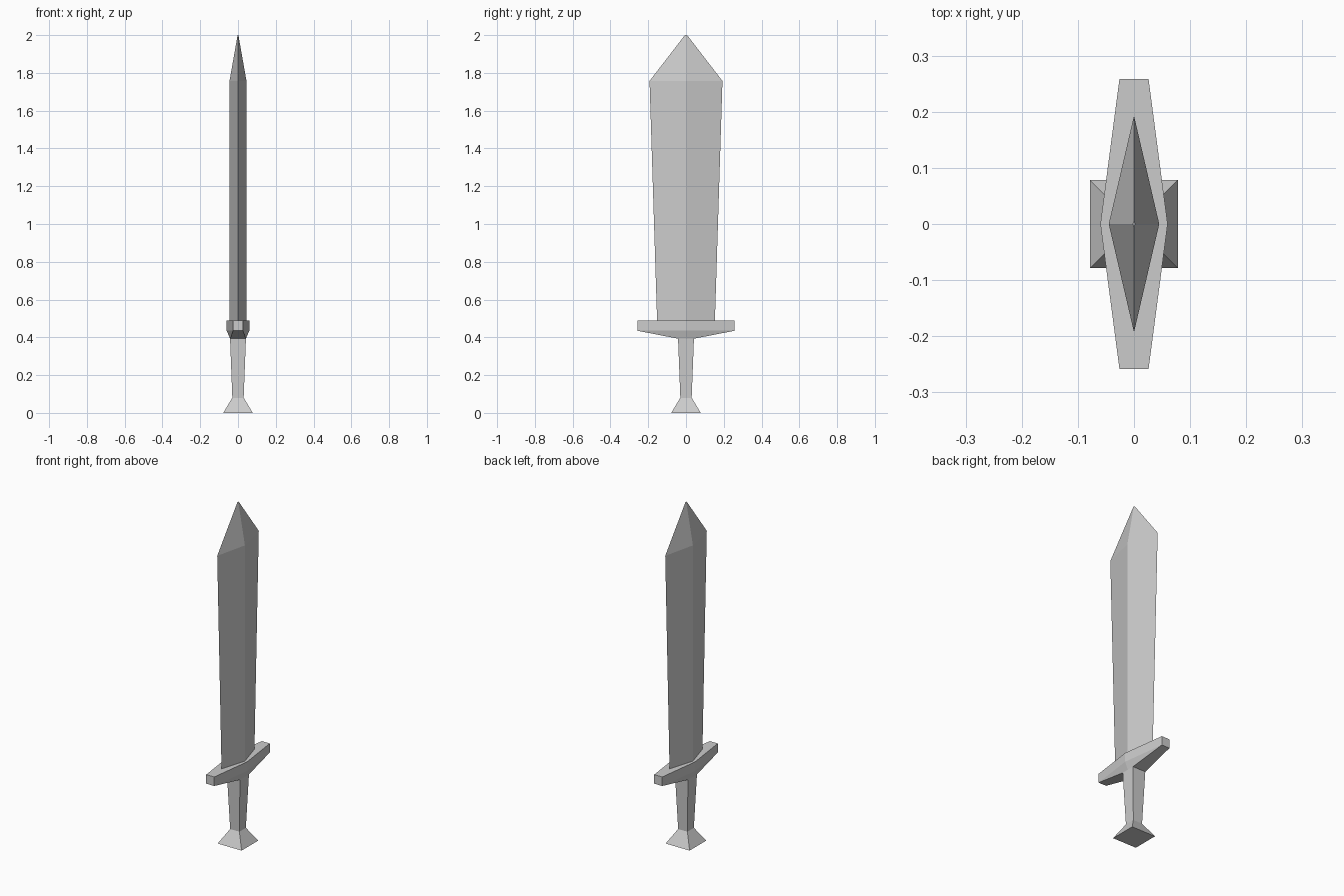
import bpy

if "Cube" in bpy.data.objects:
    bpy.data.objects.remove(bpy.data.objects["Cube"])


def loft(name, rings, cap_bottom=False, cap_top=False):
    """Skin a stack of (outline, z) rings, with optional flat caps."""
    n = len(rings[0][0])
    verts = [(x, y, z) for outline, z in rings for x, y in outline]
    faces = []
    for r in range(len(rings) - 1):
        for i in range(n):
            j = (i + 1) % n
            a, b = r * n, (r + 1) * n
            faces.append((a + i, a + j, b + j, b + i))
    if cap_bottom:
        faces.append(tuple(reversed(range(n))))
    if cap_top:
        faces.append(tuple(range(len(verts) - n, len(verts))))
    mesh = bpy.data.meshes.new(name)
    mesh.from_pydata(verts, [], faces)
    mesh.update()
    obj = bpy.data.objects.new(name, mesh)
    bpy.context.collection.objects.link(obj)
    return obj


def square(h):
    return [(h, -h), (h, h), (-h, h), (-h, -h)]


def hexagon(end_x, end_y, mid_x):
    return [(end_x, -end_y), (mid_x, 0), (end_x, end_y),
            (-end_x, end_y), (-mid_x, 0), (-end_x, -end_y)]


def diamond(x, y):
    return [(0, -y), (x, 0), (0, y), (-x, 0)]


# Flared square pommel
loft("pommel", [(square(0.078), 0), (square(0.03), 0.08)], cap_bottom=True)

# Tapered square grip
loft("grip", [(square(0.03), 0.08), (square(0.042), 0.393)])

# Crossguard: widest at the middle, underside slopes down to the grip
guard_outline = hexagon(0.026, 0.258, 0.06)
loft("crossguard", [(hexagon(0.042, 0.042, 0.042), 0.393),
                    (guard_outline, 0.435),
                    (guard_outline, 0.488)], cap_top=True)

# Diamond-section blade, widening towards the point
loft("blade", [(diamond(0.045, 0.153), 0.488),
               (diamond(0.045, 0.193), 1.757),
               (diamond(0.002, 0.006), 2.0)], cap_top=True)
